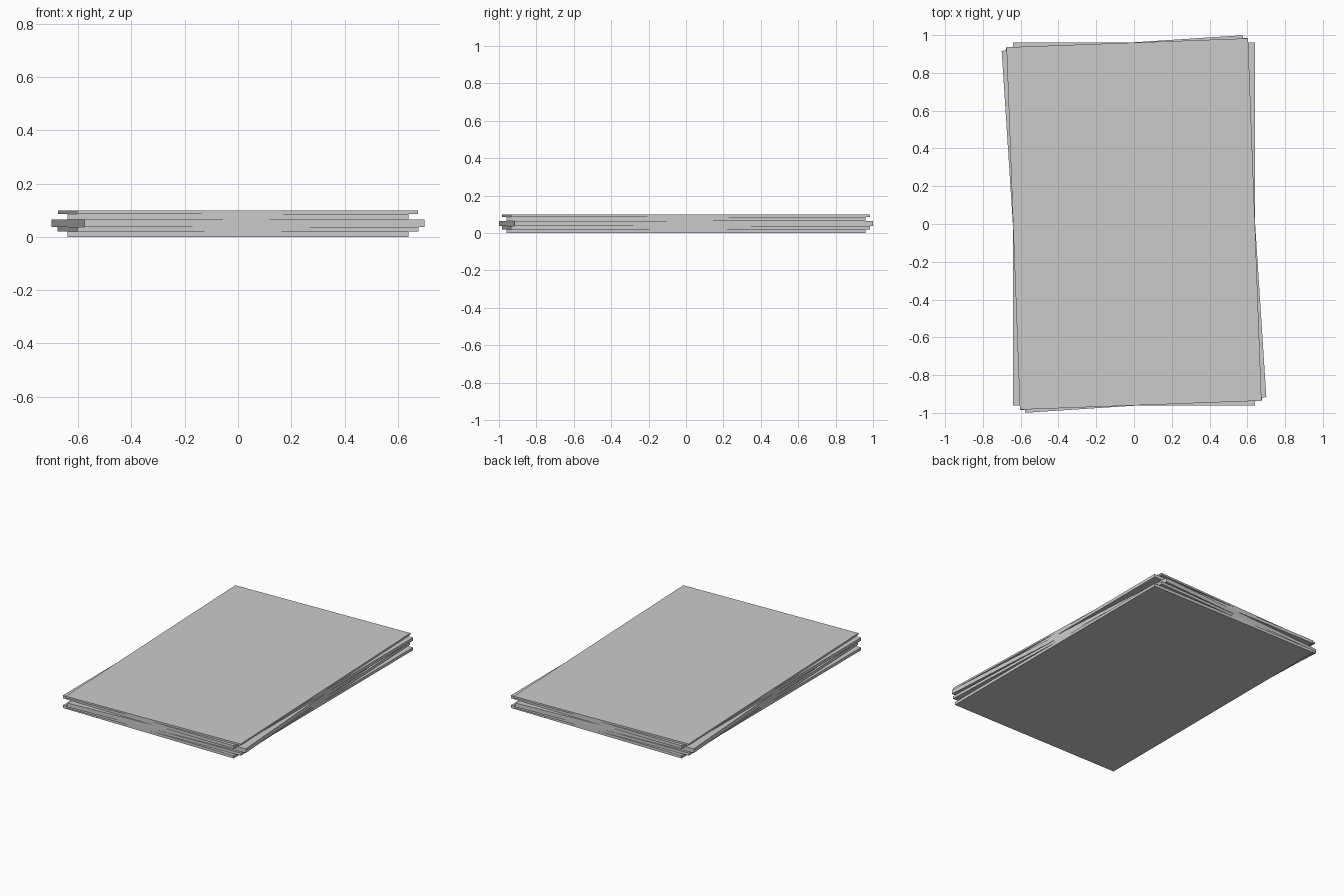
import bpy
from mathutils import Matrix

if "Cube" in bpy.data.objects:
    bpy.data.objects.remove(bpy.data.objects["Cube"])

WIDTH, DEPTH = 1.28, 1.92


def slab(name, z0, z1, angle):
    """Rectangular board from z0 to z1, turned about the vertical axis."""
    bpy.ops.mesh.primitive_cube_add(size=1)
    ob = bpy.context.object
    ob.name = name
    ob.data.transform(Matrix.Rotation(angle, 4, 'Z')
                      @ Matrix.Diagonal((WIDTH, DEPTH, z1 - z0, 1)))
    ob.location.z = (z0 + z1) / 2
    return ob


# Stack of equal boards, some slightly twisted
slab("bottom_board", 0.0, 0.019, 0.0)
slab("lower_twisted_board", 0.019, 0.037, 0.039)
slab("middle_twisted_board", 0.037, 0.065, 0.0645)
slab("upper_straight_board", 0.065, 0.086, 0.0)
slab("top_twisted_board", 0.086, 0.098, 0.037)
